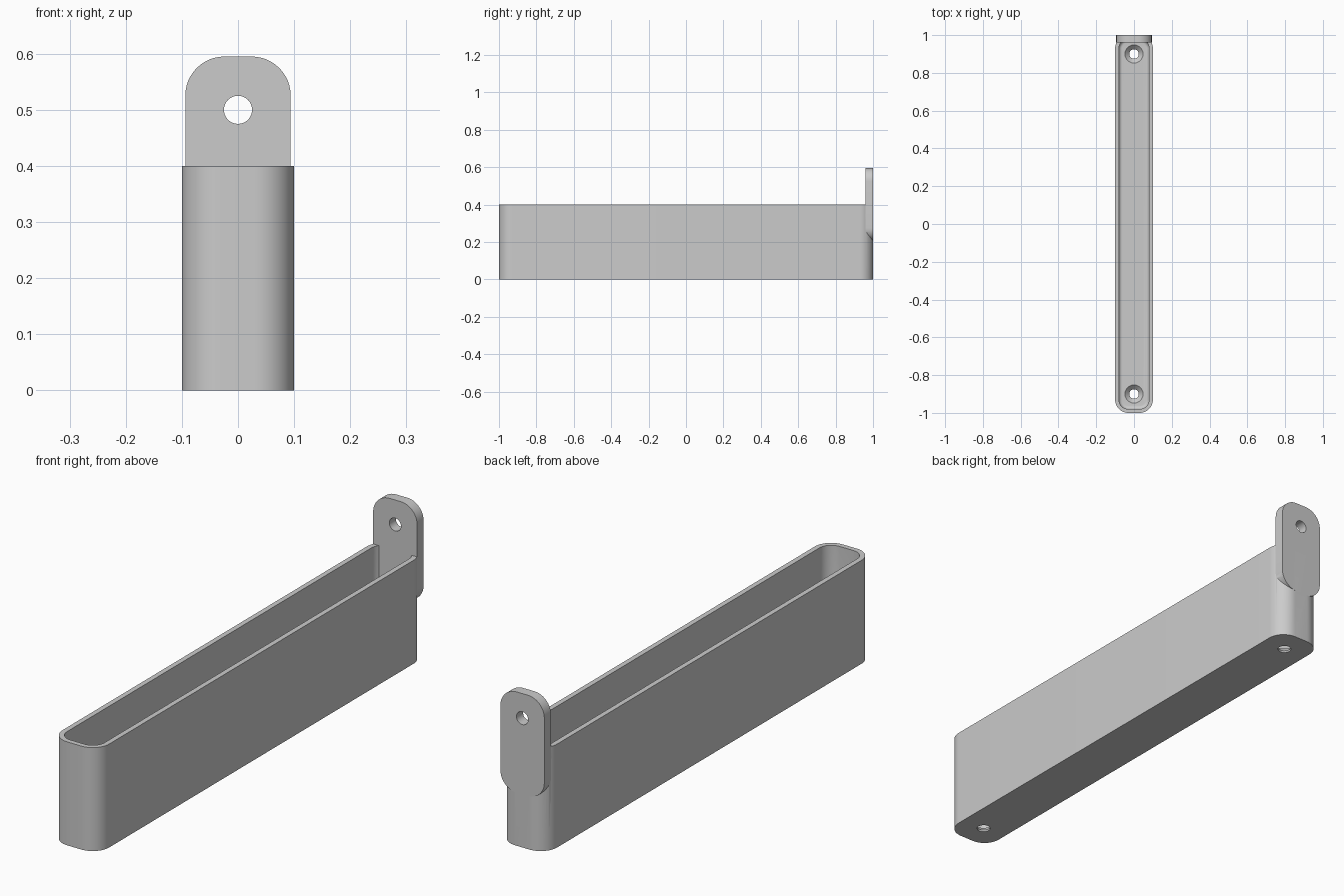
import bpy, bmesh, math
from mathutils import Matrix

if "Cube" in bpy.data.objects:
    bpy.data.objects.remove(bpy.data.objects["Cube"], do_unlink=True)

grey = bpy.data.materials.new("light grey")
grey.use_nodes = True
COLOUR = (0.6, 0.6, 0.6, 1)
grey.diffuse_color = COLOUR
grey.node_tree.nodes["Principled BSDF"].inputs["Base Color"].default_value = COLOUR


def rounded_rect(half_w, half_l, radius, steps=12):
    """Outline of a rectangle with round corners, counter-clockwise."""
    points = []
    for corner, (sx, sy) in enumerate([(1, 1), (-1, 1), (-1, -1), (1, -1)]):
        for i in range(steps + 1):
            a = (corner + i / steps) * math.pi / 2
            points.append((sx * (half_w - radius) + radius * math.cos(a),
                           sy * (half_l - radius) + radius * math.sin(a)))
    return points


def circle(radius, steps=48):
    return [(radius * math.cos(i * math.tau / steps), radius * math.sin(i * math.tau / steps))
            for i in range(steps)]


def loft(name, sections, matrix=Matrix()):
    """Skin a stack of (outline, height) sections and cap both ends."""
    bm = bmesh.new()
    rings = [[bm.verts.new((x, y, z)) for x, y in outline] for outline, z in sections]
    for low, high in zip(rings, rings[1:]):
        n = len(low)
        for i in range(n):
            j = (i + 1) % n
            bm.faces.new((low[i], low[j], high[j], high[i]))
    bm.faces.new(rings[0][::-1])
    bm.faces.new(rings[-1])
    bm.transform(matrix)
    bmesh.ops.recalc_face_normals(bm, faces=bm.faces)
    mesh = bpy.data.meshes.new(name)
    bm.to_mesh(mesh)
    bm.free()
    mesh.materials.append(grey)
    obj = bpy.data.objects.new(name, mesh)
    bpy.context.collection.objects.link(obj)
    return obj


def boolean(target, other, operation):
    """Apply a boolean and remove the second object."""
    bpy.context.view_layer.objects.active = target
    mod = target.modifiers.new("join", "BOOLEAN")
    mod.object, mod.operation, mod.solver = other, operation, "EXACT"
    bpy.ops.object.modifier_apply(modifier=mod.name)
    bpy.data.objects.remove(other, do_unlink=True)


HALF_W, HEIGHT, RADIUS = 0.1, 0.4, 0.07
WALL, FLOOR, FILLET = 0.02, 0.03, 0.018


def tray_outline(inset):
    return rounded_rect(HALF_W - inset, 1 - inset, RADIUS - inset)


# Open tray with a small fillet around the inside of the floor
sections = [(tray_outline(0), 0), (tray_outline(0), HEIGHT), (tray_outline(WALL), HEIGHT)]
for k in range(7):
    a = k / 6 * math.pi / 2
    sections.append((tray_outline(WALL + FILLET * (1 - math.cos(a))),
                     FLOOR + FILLET * (1 - math.sin(a))))
tray = loft("tray", sections)

# Hanging tab on the back end
upright = Matrix.Translation((0, 1, 0.4)) @ Matrix.Rotation(math.pi / 2, 4, "X")
tab_outline = rounded_rect(0.094, 0.195, RADIUS)
tab = loft("hanging_tab", [(tab_outline, 0), (tab_outline, 0.04)], upright)
boolean(tray, tab, "UNION")

# Hole through the tab
hole = loft("tab_hole", [(circle(0.025), -0.05), (circle(0.025), 0.1)],
            Matrix.Translation((0, 0, 0.1)) @ upright)
boolean(tray, hole, "DIFFERENCE")

# Countersunk screw holes in the floor
for y in (-0.9, 0.9):
    screw = loft("screw_hole", [(circle(0.025), -0.05), (circle(0.025), FLOOR - 0.023),
                                (circle(0.048), FLOOR), (circle(0.048), FLOOR + 0.02)],
                 Matrix.Translation((0, y, 0)))
    boolean(tray, screw, "DIFFERENCE")

tray.name = "tray_with_hanging_tab"
bpy.ops.object.select_all(action="DESELECT")
tray.select_set(True)
bpy.context.view_layer.objects.active = tray
bpy.ops.object.shade_smooth_by_angle(angle=math.radians(30))
